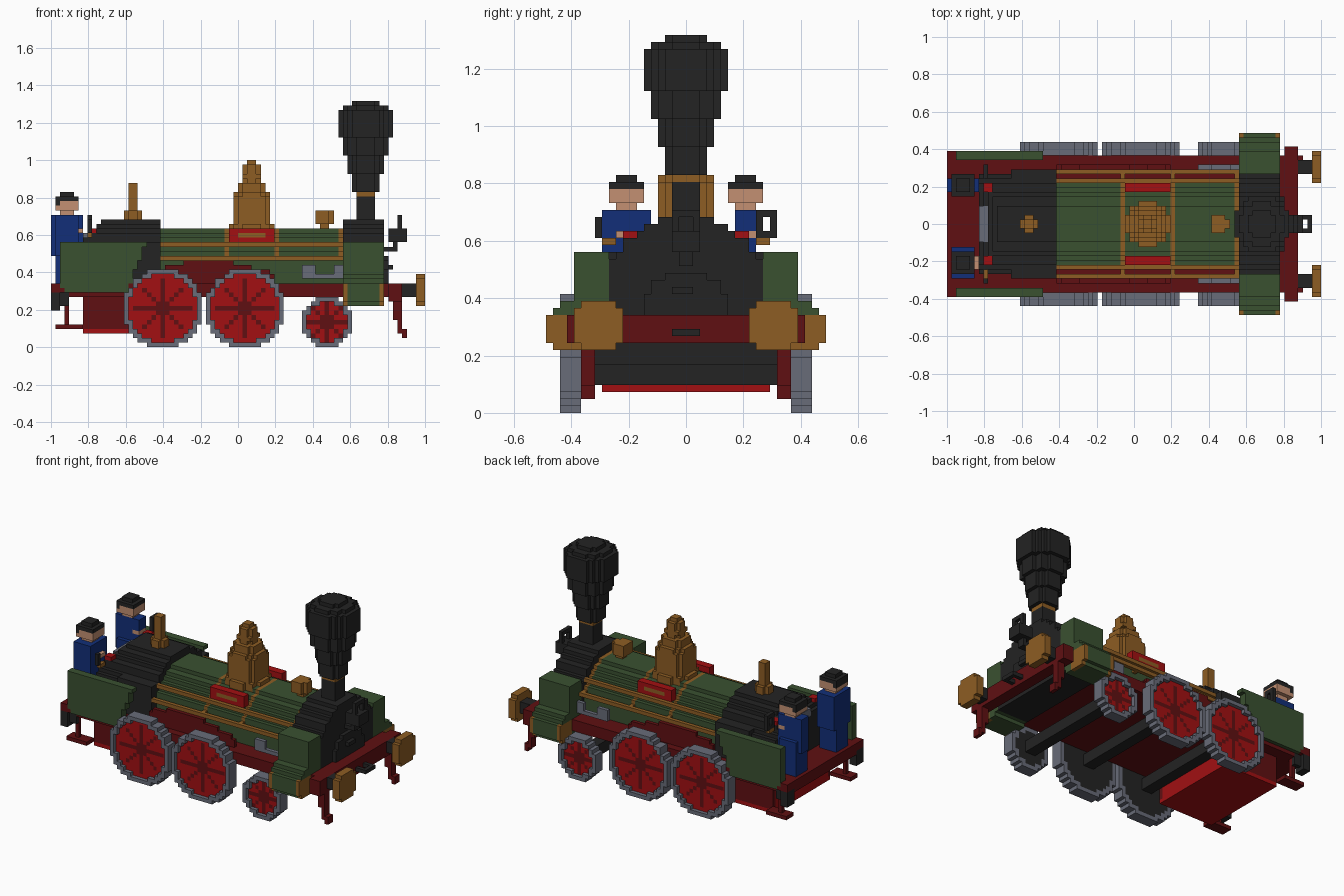
import bpy, bmesh
from math import hypot
from mathutils import Vector

cube = bpy.data.objects.get("Cube")
if cube:
    bpy.data.objects.remove(cube)

V = 2 / 82            # edge of one building block
PALETTE = {
    "black": (.017, .017, .017), "green": (.042, .082, .03), "brass": (.27, .11, .017),
    "bright red": (.36, .005, .006), "dark red": (.115, .005, .006),
    "steel": (.14, .15, .19), "blue": (.006, .028, .19), "skin": (.55, .28, .17),
}
MATS = {}
for label, rgb in PALETTE.items():
    m = bpy.data.materials.new(label)
    m.use_nodes = True
    m.diffuse_color = (*rgb, 1)
    bsdf = next(n for n in m.node_tree.nodes if n.type == 'BSDF_PRINCIPLED')
    bsdf.inputs["Base Color"].default_value = (*rgb, 1)
    MATS[label] = m

grid, colour_of = {}, {}


def span(pair, origin=0):
    a, b = (round((v - origin) / V) for v in pair)
    return range(a, max(b, a + 1))


def put(name, mat, x, y, z, test=None, mirror=False):
    """Fill blocks in a box (optionally shaped by a test); later parts replace earlier ones."""
    colour_of[name] = mat
    for i in span(x, -1):
        for j in span(y):
            for k in span(z):
                c = ((i + .5) * V - 1, (j + .5) * V, (k + .5) * V)
                if test is None or test(*c):
                    grid[i, j, k] = name
                    if mirror:
                        grid[i, -1 - j, k] = name


def arch(r, cz, side=1):
    return lambda x, y, z: hypot(y, max(0, z - cz)) < r and abs(y) < side


def wheel_disc(cx, cz, r, r0=0):
    return lambda x, y, z: r0 <= hypot(x - cx, z - cz) < r


def turned(name, mat, cx, profile, z):
    """Stack of round layers on the centre line: pairs of radius and top height."""
    for r, top in profile:
        put(name, mat, (cx - r - V, cx + r + V), (-r - V, r + V), (z, top),
            lambda x, y, _: hypot(x - cx, y) < r)
        z = top


# Frame, deck and ash pan
put("main_frame", "dark red", (-1, .87), (-.366, .366), (.27, .342))
put("rear_deck", "dark red", (-1, -.5), (-.39, .39), (.29, .342))
put("front_beam", "dark red", (.80, .87), (-.415, .415), (.244, .342))
put("ash_pan", "bright red", (-.83, -.45), (-.293, .293), (.073, .27))
put("ash_pan_side", "dark red", (-.83, -.45), (.27, .293), (.1, .27), mirror=True)

# Boiler with bands and side rails
put("boiler", "green", (-.43, .57), (-.27, .27), (.342, .66), arch(.265, .375, .24))
for bx in (-.073, .195, .54):
    put("boiler_bands", "brass", (bx, bx + V), (-.27, .27), (.47, .66), arch(.265, .375, .24))
    put("rail_brackets", "brass", (bx, bx + V), (.24, .293), (.465, .49), mirror=True)
put("upper_rails", "brass", (-.43, .57), (.22, .244), (.535, .56), mirror=True)
put("lower_rails", "brass", (-.49, .58), (.268, .293), (.465, .49), mirror=True)

# Firebox with a sloping back
put("firebox", "black", (-.82, -.42), (-.3, .3), (.3, .69),
    lambda x, y, z: arch(.295, .39, .268)(x, y, z) and x > -.82 + max(0, z - .58) * 1.1)
put("firebox_side", "black", (-.66, -.42), (.24, .293), (.342, .56), mirror=True)

# Smokebox and round door
put("smokebox", "black", (.565, .785), (-.3, .3), (.244, .69), arch(.295, .39))
put("smokebox_door", "black", (.785, .81), (-.16, .16), (.342, .5), arch(.15, .35))
put("door_handle", "black", (.81, .83), (-.05, .03), (.415, .44))

# Steam cylinders with brass end covers
cyl = lambda x, y, z: hypot(y - .39, z - .293) < .1
put("cylinders", "green", (.565, .77), (.268, .49), (.22, .56),
    lambda x, y, z: cyl(x, y, z) or (y < .39 and z > .3 and y + z < .93), mirror=True)
for ex in (.565, .745):
    put("cylinder_covers", "brass", (ex, ex + V), (.366, .49), (.22, .35), cyl, mirror=True)

# Chimney
turned("chimney_stem", "black", .683, [(.06, .83)], .65)
turned("chimney_ring", "brass", .683, [(.06, .83)], .805)
turned("chimney_funnel", "black", .683, [(.073, .93), (.097, 1.03), (.122, 1.13),
       (.149, 1.268), (.122, 1.293), (.075, 1.317)], .83)

# Dome, safety valve and whistle column
turned("steam_dome", "brass", .073, [(.125, .66), (.11, .805), (.098, .83), (.073, .88),
       (.05, .903), (.06, .93), (.04, .976), (.025, 1.0)], .61)
turned("safety_valve", "brass", .463, [(.03, .67), (.052, .732)], .62)
cross = lambda x, y, z: min(abs(x + .561), abs(y)) < V
put("whistle_base", "brass", (-.61, -.512), (-.049, .049), (.68, .73), cross)
put("whistle_column", "brass", (-.585, -.537), (-.024, .024), (.68, .878))

# Side plates on the boiler
put("side_plates", "bright red", (-.05, .195), (.17, .22), (.565, .637), mirror=True)
put("side_plate_inlays", "brass", (-.0, .146), (.195, .22), (.59, .61), mirror=True)

# Wheels: steel tyre, black back, red face, dark spokes, axle
for cx, cz, r in ((-.402, .207, .21), (.037, .207, .21), (.476, .134, .137)):
    box = (cx - r, cx + r)
    tall = (0, cz + r)
    put("axles", "black", (cx - .037, cx + .037), (-.366, .366), (cz - .037, cz + .037))
    put("wheel_backs", "black", box, (.366, .39), tall, wheel_disc(cx, cz, r - .03), True)
    put("wheel_faces", "bright red", box, (.39, .415), tall, wheel_disc(cx, cz, r - .03), True)
    put("wheel_tyres", "steel", box, (.366, .44), tall, wheel_disc(cx, cz, r, r - .03), True)

    def spoke(x, y, z):
        dx, dz = abs(x - cx), abs(z - cz)
        d = hypot(dx, dz)
        return d < .045 or (d < r * .78 and (min(dx, dz) < .012 or abs(dx - dz) < .012))
    put("wheel_spokes", "dark red", box, (.39, .415), tall, spoke, True)

# Springs above the driving wheels and valve gear above the leading wheels
put("driving_springs", "dark red", (-.42, .2), (.293, .317), (.342, .46),
    lambda x, y, z: z < .46 - max(0, abs(x + .16) - .1) * .25, True)
put("valve_gear", "steel", (.35, .56), (.293, .317), (.366, .44),
    lambda x, y, z: abs(x - .455) > .05 or z < .39, True)

# Cab side sheets with slanted front edge and clipped rear corner
put("cab_sides", "green", (-.95, -.49), (.35, .39), (.293, .56),
    lambda x, y, z: x < -.49 - (.56 - z) * .4 and x + z > -.62, True)

# Buffers, coupling and guard irons at the front
put("buffer_shafts", "black", (.87, .952), (.268, .342), (.27, .342), mirror=True)
put("buffer_heads", "brass", (.952, 1), (.22, .39), (.22, .39),
    lambda x, y, z: hypot(y - .305, z - .305) < .09, True)
put("coupling_ring", "black", (.87, .952), (-.049, .049), (.27, .293),
    lambda x, y, z: abs(y) > .024 or not .885 < x < .925)
put("guard_irons", "dark red", (.83, .878), (.317, .366), (.15, .27), mirror=True)
put("guard_irons", "dark red", (.854, .878), (.317, .366), (.073, .17), mirror=True)
put("guard_irons", "dark red", (.878, .903), (.317, .366), (.049, .098), mirror=True)

# Front lamp on its bracket
put("lamp_bracket", "black", (.78, .854), (-.024, .024), (.512, .537))
put("lamp_bracket", "black", (.83, .854), (-.024, .024), (.53, .57))
put("lamp", "black", (.805, .903), (-.049, .049), (.565, .635))
put("lamp_handle", "black", (.854, .878), (-.049, .049), (.635, .705),
    lambda x, y, z: abs(y) > .024 or z > .68)

# Rear buffers and footsteps
put("rear_buffers", "black", (-1, -.95), (.317, .39), (.2, .293), mirror=True)
put("rear_buffer_mounts", "black", (-.95, -.9), (.34, .366), (.22, .293), mirror=True)
put("step_hangers", "dark red", (-.93, -.9), (.317, .342), (.1, .29), mirror=True)
put("step_treads", "dark red", (-.976, -.83), (.293, .366), (.098, .122), mirror=True)

# Cab fittings
put("gauges", "brass", (-.8, -.77), (.244, .293), (.585, .61), mirror=True)
put("control_ring", "black", (-.8, -.77), (.244, .317), (.61, .707),
    lambda x, y, z: abs(y - .28) > .013 or abs(z - .66) > .025)
put("control_lever", "black", (-.8, -.77), (-.317, -.293), (.6, .68))
put("valve_handles", "bright red", (-.81, -.76), (.17, .22), (.61, .635), mirror=True)
put("regulator", "steel", (-.83, -.78), (-.1, .1), (.56, .61))


# Crew: one facing forward, one turned sideways
def person(name, cy, half_x, half_y):
    cx = -.915
    put(name + "_legs", "blue", (cx - .05, cx + .05), (cy - .05, cy + .05), (.342, .57))
    put(name + "_body", "blue", (cx - half_x, cx + half_x), (cy - half_y, cy + half_y), (.5, .707))
    put(name + "_hands", "skin", (cx + .03, cx + .08), (cy - .04, cy + .04), (.62, .645))
    put(name + "_neck", "skin", (cx - .025, cx + .025), (cy - .025, cy + .025), (.707, .732))
    put(name + "_head", "skin", (cx - .05, cx + .05), (cy - .05, cy + .05), (.725, .79))
    put(name + "_ears", "skin", (cx - .025, cx + .025), (cy - .062, cy + .062), (.745, .78))
    put(name + "_hair", "black", (cx - .062, cx - .037), (cy - .05, cy + .05), (.75, .79))
    put(name + "_cap", "black", (cx - .062, cx + .062), (cy - .062, cy + .062), (.78, .81))
    put(name + "_cap_top", "black", (cx - .037, cx + .037), (cy - .037, cy + .037), (.81, .83))


person("driver", -.207, .05, .085)
person("fireman", .207, .085, .04)

# Turn the blocks into one shell mesh per part
STEPS = [Vector(s) for s in ((1, 0, 0), (0, 1, 0), (0, 0, 1), (-1, 0, 0), (0, -1, 0), (0, 0, -1))]
cells = {}
for cell, part in grid.items():
    cells.setdefault(part, []).append(cell)
for part, blocks in cells.items():
    bm = bmesh.new()
    for cell in blocks:
        mid = Vector(cell) + Vector((.5, .5, .5))
        for n in STEPS:
            if tuple(int(a + b) for a, b in zip(cell, n)) in grid:
                continue
            u = Vector((n.y, n.z, n.x)) / 2
            w = n.cross(u)
            corners = [mid + n / 2 + d for d in (u + w, w - u, -u - w, u - w)]
            bm.faces.new([bm.verts.new(c * V - Vector((1, 0, 0))) for c in corners])
    bmesh.ops.remove_doubles(bm, verts=bm.verts, dist=V / 20)
    mesh = bpy.data.meshes.new(part)
    bm.to_mesh(mesh)
    bm.free()
    mesh.materials.append(MATS[colour_of[part]])
    bpy.context.collection.objects.link(bpy.data.objects.new(part, mesh))
